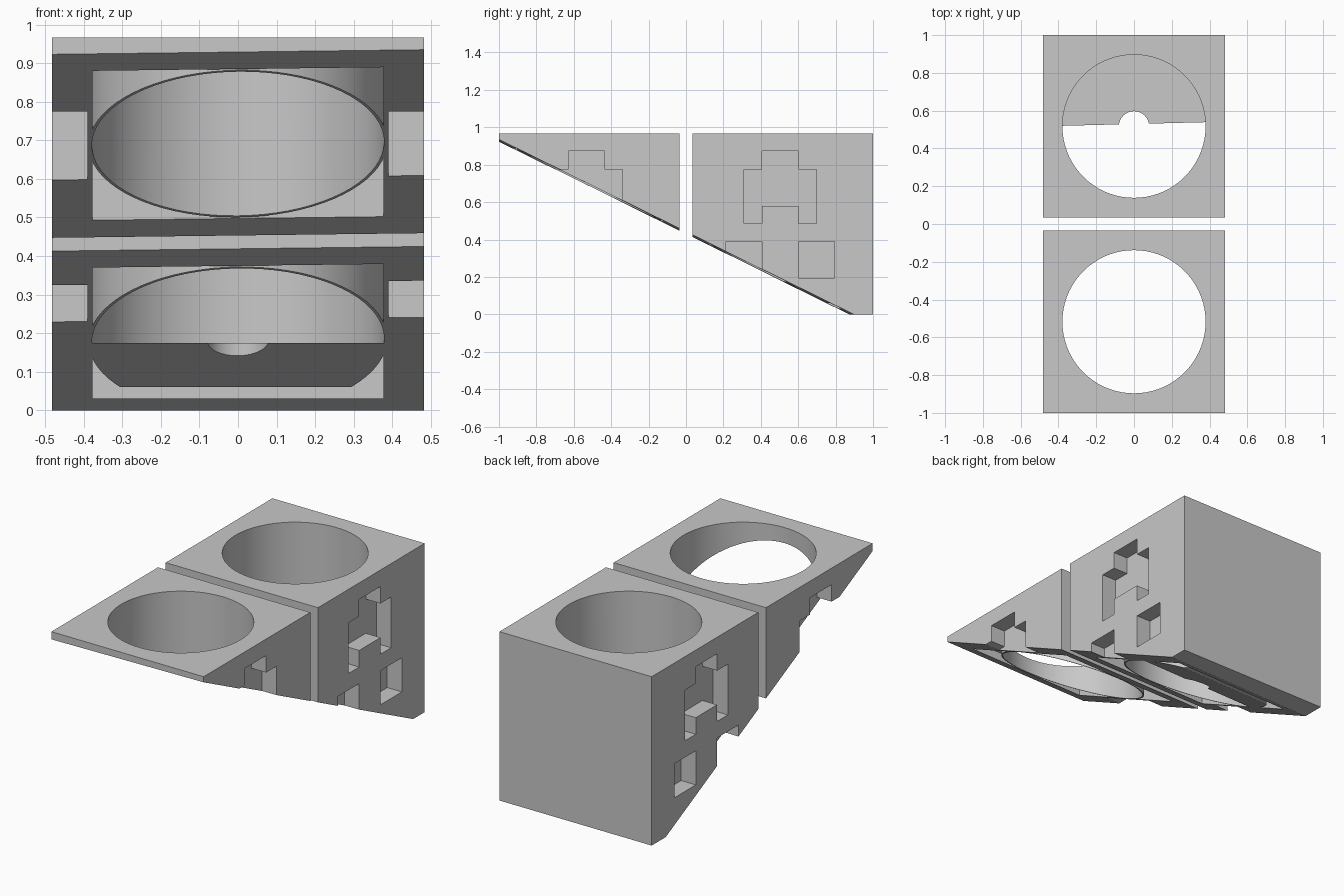
import bpy
import bmesh
import math

# Remove the default cube only
cube = bpy.data.objects.get("Cube")
if cube:
    bpy.data.objects.remove(cube, do_unlink=True)

# Single plain grey
grey = bpy.data.materials.new("light_grey")
grey.use_nodes = True
GREY = (0.58, 0.58, 0.58, 1.0)
grey.diffuse_color = GREY
grey.node_tree.nodes["Principled BSDF"].inputs["Base Color"].default_value = GREY

HALF = 0.4825        # half width of a block
HEIGHT = 0.967       # top of the blocks
CENTRE = 0.5175      # distance of each block from the middle


def finish(bm, name):
    """Turn a bmesh into a linked object."""
    bmesh.ops.recalc_face_normals(bm, faces=bm.faces[:])
    mesh = bpy.data.meshes.new(name)
    bm.to_mesh(mesh)
    bm.free()
    mesh.materials.append(grey)
    obj = bpy.data.objects.new(name, mesh)
    bpy.context.collection.objects.link(obj)
    return obj


def prism(name, outline, x0, x1, tilt=0.0):
    """Extrude a (y, z) outline from x0 to x1; tilt raises z along x."""
    bm = bmesh.new()
    a = [bm.verts.new((x0, y, z + tilt * x0)) for y, z in outline]
    b = [bm.verts.new((x1, y, z + tilt * x1)) for y, z in outline]
    bm.faces.new(a)
    bm.faces.new(b[::-1])
    n = len(outline)
    for i in range(n):
        j = (i + 1) % n
        bm.faces.new((a[i], b[i], b[j], a[j]))
    return finish(bm, name)


def rect(y0, y1, z0, z1):
    return [(y0, z0), (y1, z0), (y1, z1), (y0, z1)]


def cylinder(name, r, y, z0, z1, sides=72):
    bm = bmesh.new()
    bmesh.ops.create_cone(bm, cap_ends=True, segments=sides,
                          radius1=r, radius2=r, depth=z1 - z0)
    bmesh.ops.translate(bm, verts=bm.verts[:], vec=(0, y, (z0 + z1) / 2))
    return finish(bm, name)


def subtract(target, cutters):
    """Cut every cutter out of the target, then discard the cutters."""
    bpy.ops.object.select_all(action='DESELECT')
    bpy.context.view_layer.objects.active = target
    target.select_set(True)
    for c in cutters:
        mod = target.modifiers.new("cut", 'BOOLEAN')
        mod.operation = 'DIFFERENCE'
        mod.solver = 'EXACT'
        mod.object = c
        bpy.ops.object.modifier_apply(modifier=mod.name)
    for c in cutters:
        bpy.data.objects.remove(c, do_unlink=True)


# Side recess outlines, relative to the block centre: arched shape and two squares
ARCH = [(-0.207, 0.485), (-0.110, 0.485), (-0.110, 0.58), (0.083, 0.58),
        (0.083, 0.485), (0.179, 0.485), (0.179, 0.775), (0.083, 0.775),
        (0.083, 0.872), (-0.111, 0.872), (-0.111, 0.775), (-0.207, 0.775)]
RECESSES = [ARCH,
            rect(-0.303, -0.110, 0.195, 0.39),
            rect(0.083, 0.276, 0.195, 0.39)]


def build_block(name, yc):
    block = prism(name, rect(yc - HALF, yc + HALF, 0, HEIGHT), -HALF, HALF)

    # Inner cavity surrounding the thin-walled cup
    cavity = prism("cavity_cutter", rect(yc - 0.393, yc + 0.393, 0.03, 0.937),
                   -0.377, 0.377)
    subtract(cavity, [cylinder("cup_outer", 0.387, yc, 0.06, 1.1)])

    # Cup bore and small drain hole in its floor
    cutters = [cavity,
               cylinder("bore_cutter", 0.379, yc, 0.175, 1.2),
               cylinder("drain_cutter", 0.08, yc, 0.045, 0.3, 32)]

    # Recesses on both sides
    for side in (-1, 1):
        x0, x1 = sorted((side * 0.39, side * 0.6))
        for outline in RECESSES:
            cutters.append(prism("recess_cutter",
                                 [(y + yc, z) for y, z in outline], x0, x1))

    # Sloping underside shared by both blocks
    def slope(y):
        return 0.929 - 0.493 * (y + 1)
    cutters.append(prism("slope_cutter",
                         [(-1.3, slope(-1.3)), (-1.3, -1), (1.3, -1),
                          (1.3, slope(1.3))], -0.8, 0.8, tilt=0.0124))
    subtract(block, cutters)

    # Smooth bores, sharp edges
    bpy.ops.object.select_all(action='DESELECT')
    block.select_set(True)
    bpy.context.view_layer.objects.active = block
    bpy.ops.object.shade_smooth_by_angle(angle=math.radians(20))
    return block


build_block("front_block", -CENTRE)
build_block("back_block", CENTRE)
